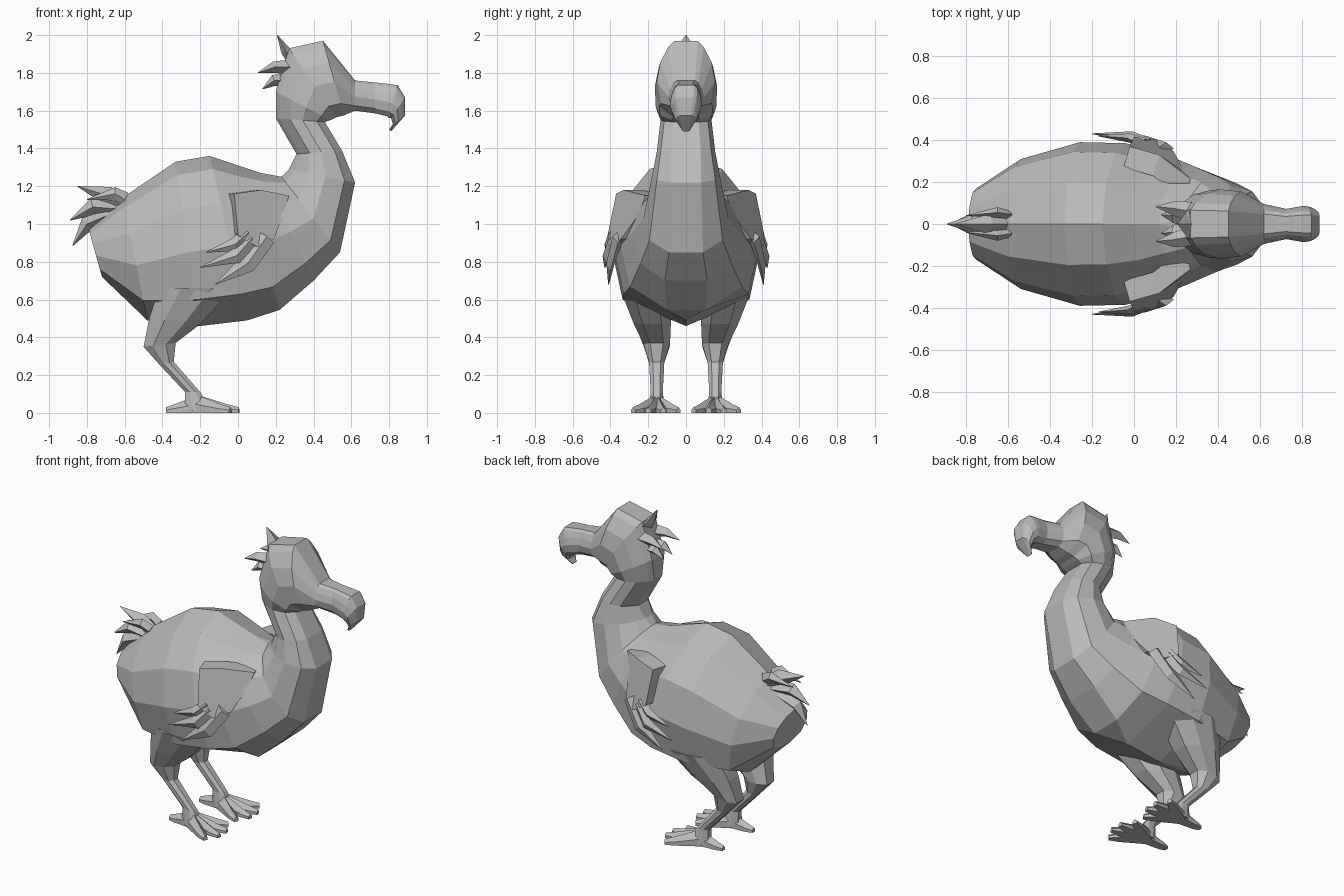
import bpy, bmesh
from mathutils import Vector as V

grey = bpy.data.materials.new("plumage grey")
grey.diffuse_color = (0.5, 0.5, 0.5, 1)


def loft(name, rings, mirror=False):
    """Skin a list of equal-length vertex rings, cap the ends, optionally mirror in y."""
    bm = bmesh.new()
    rows = [[bm.verts.new(p) for p in r] for r in rings]
    n = len(rows[0])
    for a, b in zip(rows, rows[1:]):
        for i in range(n):
            bm.faces.new((a[i], a[(i + 1) % n], b[(i + 1) % n], b[i]))
    bm.faces.new(rows[0])
    bm.faces.new(rows[-1])
    bmesh.ops.remove_doubles(bm, verts=bm.verts, dist=0.0005)
    if mirror:
        copy = bmesh.ops.duplicate(bm, geom=bm.verts[:] + bm.edges[:] + bm.faces[:])
        for v in copy["geom"]:
            if isinstance(v, bmesh.types.BMVert):
                v.co.y *= -1
    bmesh.ops.recalc_face_normals(bm, faces=bm.faces)
    me = bpy.data.meshes.new(name)
    bm.to_mesh(me)
    bm.free()
    me.materials.append(grey)
    ob = bpy.data.objects.new(name, me)
    bpy.context.collection.objects.link(ob)
    return ob


def spike(name, points, sizes, side=(0, 1, 0), mirror=True):
    """Diamond-section feather along points; sizes are (half width along side, half height)."""
    rings = []
    for i, (p, (w, h)) in enumerate(zip(points, sizes)):
        d = V(points[min(i + 1, len(points) - 1)]) - V(points[max(i - 1, 0)])
        s = V(side)
        s = (s - d * (s.dot(d) / d.length_squared)).normalized()
        u = d.cross(s).normalized()
        p = V(p)
        rings.append([p + s * w, p + u * h, p - s * w, p - u * h])
    return loft(name, rings, mirror)


def body_ring(xt, zt, xb, zb, w, a, b):
    """Ring between a top and a bottom point; a, b = flat share of width at top, bottom."""
    half = [(0, a), (0.08, max(0.5, a + 0.2)), (0.29, 0.88), (0.55, 1), (0.84, max(0.86, b)), (1, b)]
    pts = half + [(t, -y) for t, y in reversed(half)]
    return [(xt + (xb - xt) * t, y * w, zt + (zb - zt) * t) for t, y in pts]


# Body, neck, head and hooked beak: top x z, bottom x z, half width, flats
loft("body", [body_ring(*r) for r in (
    (-0.79, 0.97, -0.72, 0.72, 0.17, 0, 0.3),
    (-0.61, 1.14, -0.48, 0.49, 0.31, 0, 0.1),
    (-0.33, 1.33, -0.20, 0.46, 0.39, 0, 0),
    (-0.15, 1.36, 0.05, 0.49, 0.385, 0, 0),
    (0.00, 1.31, 0.22, 0.545, 0.345, 0, 0.3),
    (0.12, 1.27, 0.40, 0.70, 0.28, 0, 0.4),
    (0.23, 1.25, 0.54, 0.85, 0.225, 0.1, 0.4),
    (0.27, 1.29, 0.62, 1.22, 0.18, 0.2, 0.45),
    (0.31, 1.37, 0.55, 1.39, 0.155, 0.3, 0.5),
    (0.20, 1.56, 0.46, 1.54, 0.135, 0.3, 0.5),
    (0.20, 1.70, 0.49, 1.55, 0.16, 0.4, 0.45),
    (0.27, 1.93, 0.52, 1.565, 0.165, 0.4, 0.4),
    (0.45, 1.97, 0.56, 1.575, 0.155, 0.4, 0.4),
    (0.62, 1.76, 0.62, 1.60, 0.095, 0.5, 0.5),
    (0.72, 1.75, 0.73, 1.585, 0.072, 0.5, 0.5),
    (0.81, 1.74, 0.79, 1.57, 0.085, 0.5, 0.5),
    (0.845, 1.735, 0.80, 1.56, 0.085, 0.5, 0.5),
    (0.885, 1.67, 0.81, 1.56, 0.08, 0.5, 0.5),
    (0.885, 1.575, 0.82, 1.53, 0.055, 0.5, 0.5),
    (0.81, 1.49, 0.80, 1.50, 0.02, 0.5, 0.5))])


# Legs: back x z, front x z, centre y, half width
def leg_ring(xb, zb, xf, zf, c, w):
    mid = lambda t: (xb + (xf - xb) * t, zb + (zf - zb) * t)
    out = [(0, .5), (0.3, 1), (0.7, 1), (1, .5), (1, -.5), (0.7, -1), (0.3, -1), (0, -.5)]
    return [(mid(t)[0], c + w * y, mid(t)[1]) for t, y in out]


loft("leg", [leg_ring(*r) for r in (
    (-0.42, 0.66, -0.02, 0.66, 0.22, 0.13),
    (-0.47, 0.50, -0.20, 0.47, 0.18, 0.10),
    (-0.50, 0.35, -0.33, 0.37, 0.155, 0.07),
    (-0.42, 0.26, -0.34, 0.27, 0.155, 0.04),
    (-0.28, 0.11, -0.20, 0.11, 0.155, 0.032),
    (-0.28, 0.01, -0.14, 0.01, 0.155, 0.045))], mirror=True)


# Toes: tapered five-sided prisms resting on the ground
def toe(name, x, y, x0, y0, h0):
    d = V((x - x0, y - y0, 0))
    s = V((-d.y, d.x, 0)).normalized()
    rings = []
    for t, w, h in ((0, 0.034, h0), (0.75, 0.026, 0.045), (1, 0.014, 0.03)):
        p = V((x0, y0, 0)) + d * t
        rings.append([p + s * w * k + V((0, 0, h * z))
                      for k, z in ((1, 0), (1, .5), (0, 1), (-1, .5), (-1, 0))])
    loft(name, rings, mirror=True)


for name, x, y in (("inner_toe", -0.04, 0.04), ("middle_inner_toe", 0.005, 0.12),
                   ("middle_outer_toe", 0.005, 0.20), ("outer_toe", -0.04, 0.28)):
    toe(name, x, y, -0.23, 0.155, 0.10)
toe("hind_toe", -0.38, 0.155, -0.22, 0.155, 0.09)

# Wings: a folded slab from the shoulder, with swept feathers below
outer = [(0.27, 0.215, 1.15), (0.12, 0.33, 1.18), (-0.02, 0.37, 1.16), (0.0, 0.415, 0.94),
         (0.10, 0.405, 0.88), (0.19, 0.345, 0.92), (0.24, 0.25, 1.05)]
loft("wing", [outer, [(x - 0.03, y - 0.10, z) for x, y, z in outer]], mirror=True)
for i, (base, mid, tip, w) in enumerate((
        ((0.05, 0.38, 0.95), (-0.02, 0.41, 0.89), (-0.17, 0.42, 0.85), 0.035),
        ((0.07, 0.38, 0.92), (-0.01, 0.42, 0.83), (-0.20, 0.43, 0.77), 0.04),
        ((0.15, 0.36, 0.93), (0.05, 0.40, 0.79), (-0.12, 0.41, 0.68), 0.05))):
    spike(f"wing_feather_{i}", (base, mid, tip), ((0.03, w), (0.022, w), (0.002, 0.002)))

# Tail plume: a central fan with side feathers
for name, pts, w, h in (
        ("upper_tail_feather", ((-0.62, 0, 1.10), (-0.69, 0, 1.15), (-0.85, 0, 1.20)), 0.06, 0.05),
        ("middle_tail_feather", ((-0.64, 0, 1.08), (-0.77, 0, 1.09), (-0.89, 0, 1.02)), 0.055, 0.045),
        ("lower_tail_feather", ((-0.68, 0, 1.05), (-0.80, 0, 1.00), (-0.875, 0, 0.885)), 0.05, 0.04)):
    spike(name, pts, ((w, h), (w * 0.8, h), (0.002, 0.002)), mirror=False)
spike("side_tail_feather", ((-0.60, 0.045, 1.13), (-0.65, 0.055, 1.16), (-0.80, 0.04, 1.13)),
      ((0.02, 0.04), (0.025, 0.035), (0.002, 0.002)))

# Crest: an upright tuft on the crown and paired tufts on the nape
spike("crown_tuft", ((0.29, 0, 1.88), (0.25, 0, 1.92), (0.208, 0, 2.0)),
      ((0.09, 0.04), (0.06, 0.025), (0.002, 0.002)), mirror=False)
for name, y, z0, x, z in (("upper_nape_tuft", 0.075, 1.83, 0.105, 1.80),
                          ("lower_nape_tuft", 0.04, 1.76, 0.13, 1.715)):
    spike(name, ((0.27, y * 0.8, z0), (0.19, y, z0), (x, y * 1.1, z)),
          ((0.045, 0.04), (0.035, 0.03), (0.002, 0.002)))
